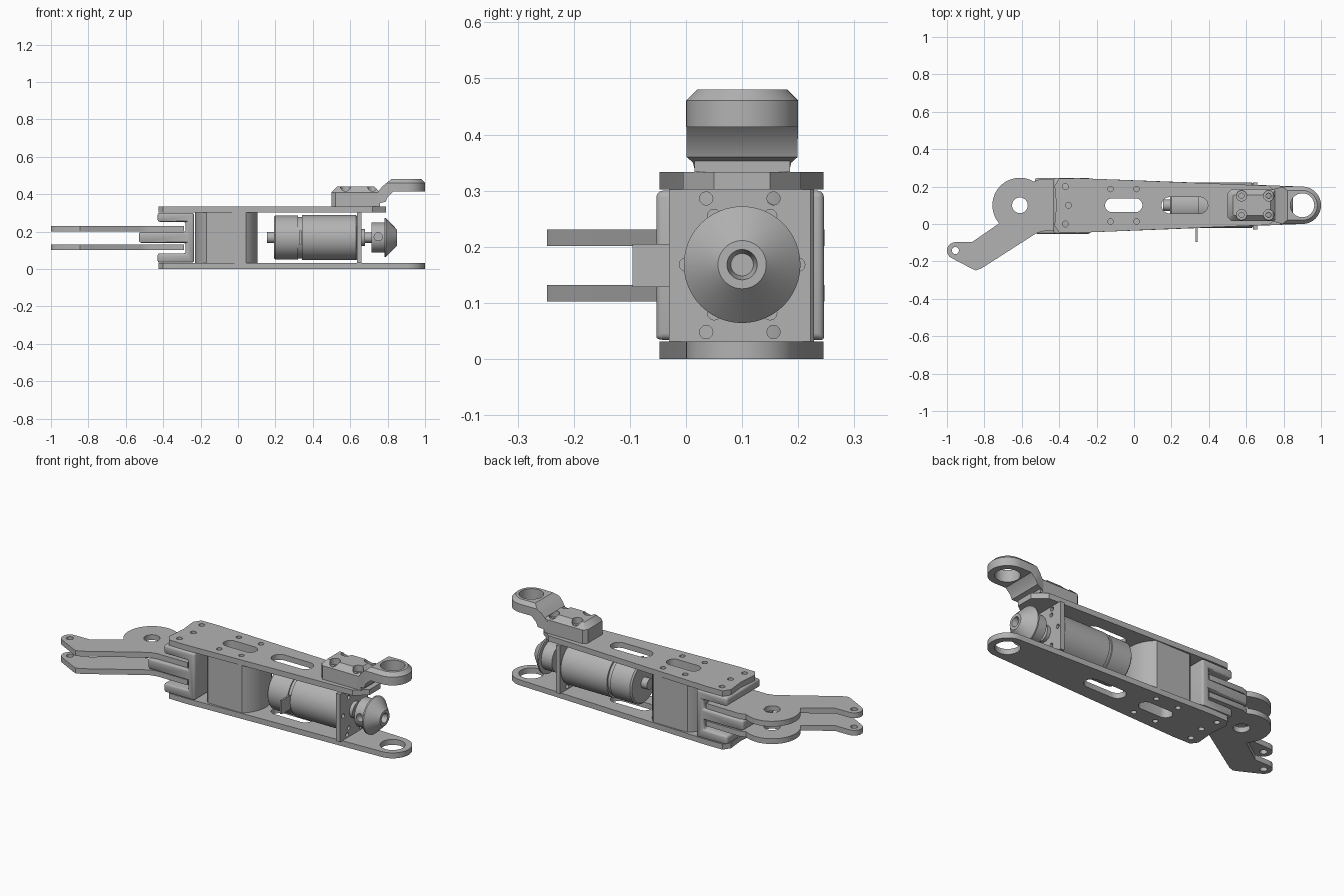
import bpy, bmesh
from math import sin, cos, radians, pi
from mathutils import Vector

if "Cube" in bpy.data.objects:
    bpy.data.objects.remove(bpy.data.objects["Cube"])

grey = bpy.data.materials.new("machined grey")
grey.use_nodes = True
grey.diffuse_color = (0.45, 0.45, 0.45, 1)
grey.node_tree.nodes["Principled BSDF"].inputs["Base Color"].default_value = grey.diffuse_color

MID = 0.1       # centre line of the arm in y
AXLE = 0.168    # motor axis height
parts = []


def arc(x, y, r, a=0, b=360, n=24):
    full = b - a == 360
    count = n if full else n + 1
    return [(x + r * cos(radians(a + (b - a) * i / n)),
             y + r * sin(radians(a + (b - a) * i / n))) for i in range(count)]


def slot(x0, x1, y, r):
    return arc(x1 - r, y, r, -90, 90, 12) + arc(x0 + r, y, r, 90, 270, 12)


def finish(name, bm):
    bmesh.ops.recalc_face_normals(bm, faces=bm.faces)
    me = bpy.data.meshes.new(name)
    bm.to_mesh(me)
    bm.free()
    me.materials.append(grey)
    ob = bpy.data.objects.new(name, me)
    bpy.context.collection.objects.link(ob)
    parts.append(ob)
    return ob


def prism(name, outline, lo, hi, axis="Z", holes=(), chamfer=0):
    """Extrude an outline with holes between lo and hi along an axis."""
    cu = bpy.data.curves.new(name, "CURVE")
    cu.dimensions, cu.fill_mode, cu.extrude = "2D", "BOTH", (hi - lo) / 2
    for loop in [outline, *holes]:
        sp = cu.splines.new("POLY")
        sp.points.add(len(loop) - 1)
        for p, (a, b) in zip(sp.points, loop):
            p.co = (a, b, 0, 1)
        sp.use_cyclic_u = True
    tmp = bpy.data.objects.new("profile", cu)
    bpy.context.collection.objects.link(tmp)
    bpy.context.view_layer.update()
    me = bpy.data.meshes.new_from_object(tmp.evaluated_get(bpy.context.evaluated_depsgraph_get()))
    bpy.data.objects.remove(tmp)
    bm = bmesh.new()
    bm.from_mesh(me)
    bpy.data.meshes.remove(me)
    bmesh.ops.remove_doubles(bm, verts=bm.verts, dist=1e-5)
    for v in bm.verts:
        a, b, c = v.co.x, v.co.y, v.co.z + (lo + hi) / 2
        v.co = {"X": (c, a, b), "Y": (a, c, b), "Z": (a, b, c)}[axis]
    bmesh.ops.recalc_face_normals(bm, faces=bm.faces)
    if chamfer:
        rim = [e for e in bm.edges if all(abs(v.co.z - hi) < 1e-4 for v in e.verts)
               and e.calc_face_angle(0) > 0.5]
        bmesh.ops.bevel(bm, geom=rim, offset=chamfer, segments=1, affect="EDGES")
    return finish(name, bm)


def lathe(name, profile, n=48):
    """Turn (x, radius) points about the motor axis."""
    bm = bmesh.new()
    centre = Vector((0, MID, AXLE))
    vs = [bm.verts.new(centre + Vector((x, 0, r))) for x, r in profile]
    es = [bm.edges.new(pair) for pair in zip(vs, vs[1:])]
    bmesh.ops.spin(bm, geom=vs + es, cent=centre, axis=(1, 0, 0), angle=2 * pi, steps=n)
    bmesh.ops.remove_doubles(bm, verts=bm.verts, dist=1e-5)
    return finish(name, bm)


def bake(ob):
    bpy.context.view_layer.update()
    dg = bpy.context.evaluated_depsgraph_get()
    me = bpy.data.meshes.new_from_object(ob.evaluated_get(dg))
    ob.modifiers.clear()
    ob.data = me


def combine(ob, tool, op="DIFFERENCE"):
    mod = ob.modifiers.new("cut", "BOOLEAN")
    mod.operation, mod.object, mod.solver = op, tool, "EXACT"
    bake(ob)
    parts.remove(tool)
    bpy.data.objects.remove(tool)


# Long side plates with lightening slots and screw holes
left_end = [(-0.3, 0.245), (-0.4, 0.243), (-0.425, 0.205), (-0.415, 0.1),
            (-0.425, -0.01), (-0.4, -0.045), (-0.3, -0.047)]
window = slot(-0.155, 0.045, MID, 0.037)
screws = [arc(x, MID + s * 0.087, 0.015, n=12) for x in (-0.126, 0.013) for s in (-1, 1)]
pins = [arc(x, y, 0.016, n=12) for x, y in ((-0.367, 0.2), (-0.35, MID), (-0.367, 0))]
plate_holes = [window, slot(0.147, 0.395, MID, 0.044)] + screws + pins
prism("bottom_plate", left_end + arc(0.9, MID, 0.1, -90, 90), 0, 0.031,
      holes=plate_holes + [arc(0.9, MID, 0.065)])
prism("top_plate", left_end + [(0.72, -0.005), (0.79, 0.05), (0.79, 0.15), (0.72, 0.205)],
      0.302, 0.333, holes=plate_holes)

# Spacer between the plates: a drum with flattened sides
drum = [(x, max(MID - 0.128, min(MID + 0.128, y))) for x, y in arc(-0.062, MID, 0.167, n=64)]
prism("spacer_block", drum, 0.031, 0.302, holes=[window])

# Slotted knuckle that holds the two forked arms
comb = [(-0.235, 0.034), (-0.235, 0.3), (-0.43, 0.3), (-0.43, 0.252), (-0.28, 0.252),
        (-0.28, 0.198), (-0.53, 0.198), (-0.53, 0.14), (-0.28, 0.14), (-0.28, 0.083),
        (-0.43, 0.083), (-0.43, 0.034)]
knuckle = prism("knuckle", comb, -0.053, 0.246, "Y")
bevel = knuckle.modifiers.new("round", "BEVEL")
bevel.width, bevel.segments = 0.012, 3
bake(knuckle)
combine(knuckle, prism("axle_cutter", arc(-0.61, MID, 0.085), 0, 0.3))

# Forked arms with a round hub and a bent tail
tail = (-0.955, -0.142)
arm = (arc(-0.61, MID, 0.147, 60, 221, 32) + [(-0.865, -0.096)] + arc(*tail, 0.045, 90, 240, 12)
       + [(-0.865, -0.24), (-0.845, -0.248), (-0.815, -0.237), (-0.52, -0.048), (-0.48, -0.038),
          (-0.29, -0.038), (-0.29, 0.235), (-0.5, 0.24)])
for name, z in (("lower_arm", 0.102), ("upper_arm", 0.201)):
    prism(name, arm, z, z + 0.03, holes=[arc(-0.61, MID, 0.042), arc(*tail, 0.019, n=16)])

# Motor body, rear cap, shaft and terminal tab
lathe("motor", [(0.155, 0), (0.155, 0.03), (0.192, 0.03), (0.192, 0.11), (0.2, 0.118),
                (0.322, 0.118), (0.322, 0.111), (0.342, 0.111), (0.342, 0.121),
                (0.63, 0.121), (0.636, 0.115), (0.636, 0)])
lathe("shaft", [(0.63, 0), (0.63, 0.045), (0.68, 0.045), (0.68, 0.028), (0.73, 0.028), (0.73, 0)])
prism("terminal_tab", [(-0.095, 0.128), (-0.015, 0.128), (-0.015, 0.205), (-0.095, 0.205)],
      0.33, 0.34, "X")

# Drilled motor mount plate
bolts = [arc(MID + 0.1 * cos(a * pi / 3), AXLE + 0.1 * sin(a * pi / 3), 0.012, n=12)
         for a in range(6)]
corners = [arc(y, z, 0.012, n=12) for y in (0.036, 0.156) for z in (0.048, 0.286)]
prism("motor_mount", [(-0.03, 0.031), (0.222, 0.031), (0.222, 0.302), (-0.03, 0.302)],
      0.636, 0.66, "X", holes=bolts + corners)

# Conical drive hub with a set screw hole
hub = lathe("drive_cone", [(0.715, 0), (0.715, 0.08), (0.782, 0.08), (0.782, 0.104),
                           (0.79, 0.104), (0.85, 0.043), (0.85, 0.027), (0.82, 0.02), (0.82, 0)])
combine(hub, prism("set_screw_cutter", arc(0.75, AXLE + 0.005, 0.022), -0.1, 0.06, "Y"))

# Bracket base with four screw pockets
base = prism("bracket_base", [(0.5, 0.035), (0.52, 0.015), (0.76, 0.015), (0.76, 0.185),
                              (0.52, 0.185), (0.5, 0.165)], 0.333, 0.44, chamfer=0.03)
for x in (0.575, 0.72):
    for y in (0.049, 0.151):
        combine(base, prism("pocket_cutter", arc(x, y, 0.028), 0.405, 0.5))
        combine(base, prism("screw_cutter", arc(x, y, 0.014, n=16), 0.35, 0.5))

# Raised bracket arm ending in a ring
side = [(0.665, 0.333), (0.74, 0.4), (0.77, 0.44), (0.82, 0.481), (1.01, 0.481),
        (1.01, 0.413), (0.83, 0.413), (0.8, 0.385), (0.79, 0.36), (0.75, 0.35), (0.735, 0.333)]
bracket = prism("bracket_arm", side, -0.05, 0.25, "Y")
footprint = [(0.6, 0.015), (0.74, 0.015), (0.79, 0.001)] + arc(0.9, MID, 0.1, -90, 90) + \
            [(0.79, 0.199), (0.74, 0.185), (0.6, 0.185)]
combine(bracket, prism("footprint", footprint, 0.2, 0.4805, chamfer=0.02), "INTERSECT")
combine(bracket, prism("ring_cutter", arc(0.9, MID, 0.064, n=32), 0.3, 0.6))

# Smooth curved faces, keep the machined edges crisp
for ob in parts:
    ob.data.shade_smooth()
    ob.data.set_sharp_from_angle(angle=radians(32))
